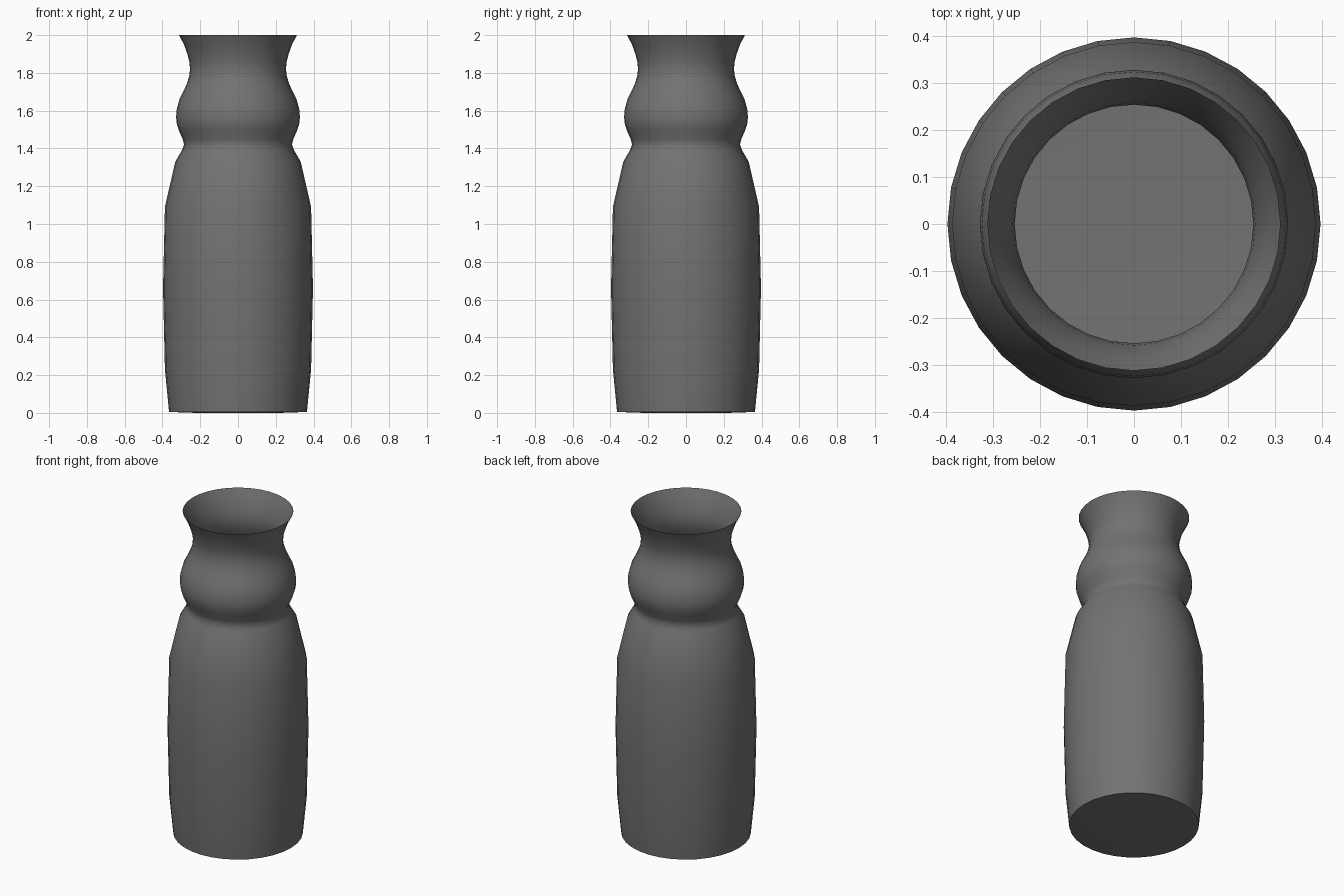
import bpy, bmesh, math

if "Cube" in bpy.data.objects:
    bpy.data.objects.remove(bpy.data.objects["Cube"])

SIDES = 32
# vase profile from base edge to rim: (radius, height)
PROFILE = [(0.365, 0.005), (0.387, 0.23), (0.397, 0.66), (0.387, 1.09), (0.332, 1.33),
           (0.297, 1.39), (0.286, 1.42), (0.293, 1.45), (0.313, 1.495), (0.324, 1.53),
           (0.328, 1.565), (0.324, 1.61), (0.310, 1.66), (0.285, 1.71), (0.268, 1.75),
           (0.257, 1.79), (0.254, 1.825), (0.258, 1.86), (0.268, 1.90), (0.286, 1.95),
           (0.312, 2.0)]


def ring(bm, r, z):
    return [bm.verts.new((r * math.cos(2 * math.pi * i / SIDES),
                          r * math.sin(2 * math.pi * i / SIDES), z)) for i in range(SIDES)]


def bridge(bm, a, b):
    for i in range(SIDES):
        j = (i + 1) % SIDES
        bm.faces.new((a[i], a[j], b[j], b[i]))


bm = bmesh.new()
# closed base, very slightly domed
base = ring(bm, 0.22, 0.0)
bm.faces.new(base[::-1])
# thin open wall
previous = base
for r, z in PROFILE:
    current = ring(bm, r, z)
    bridge(bm, previous, current)
    previous = current

mesh = bpy.data.meshes.new("vase")
bm.to_mesh(mesh)
bm.free()
vase = bpy.data.objects.new("vase", mesh)
bpy.context.collection.objects.link(vase)

# dark grey glaze
glaze = bpy.data.materials.new("dark_grey")
glaze.diffuse_color = (0.17, 0.17, 0.17, 1)
glaze.use_nodes = True
glaze.node_tree.nodes["Principled BSDF"].inputs["Base Color"].default_value = glaze.diffuse_color
mesh.materials.append(glaze)

# smooth wall, crisp base edge
bpy.context.view_layer.objects.active = vase
vase.select_set(True)
bpy.ops.object.shade_smooth_by_angle(angle=math.radians(40))
